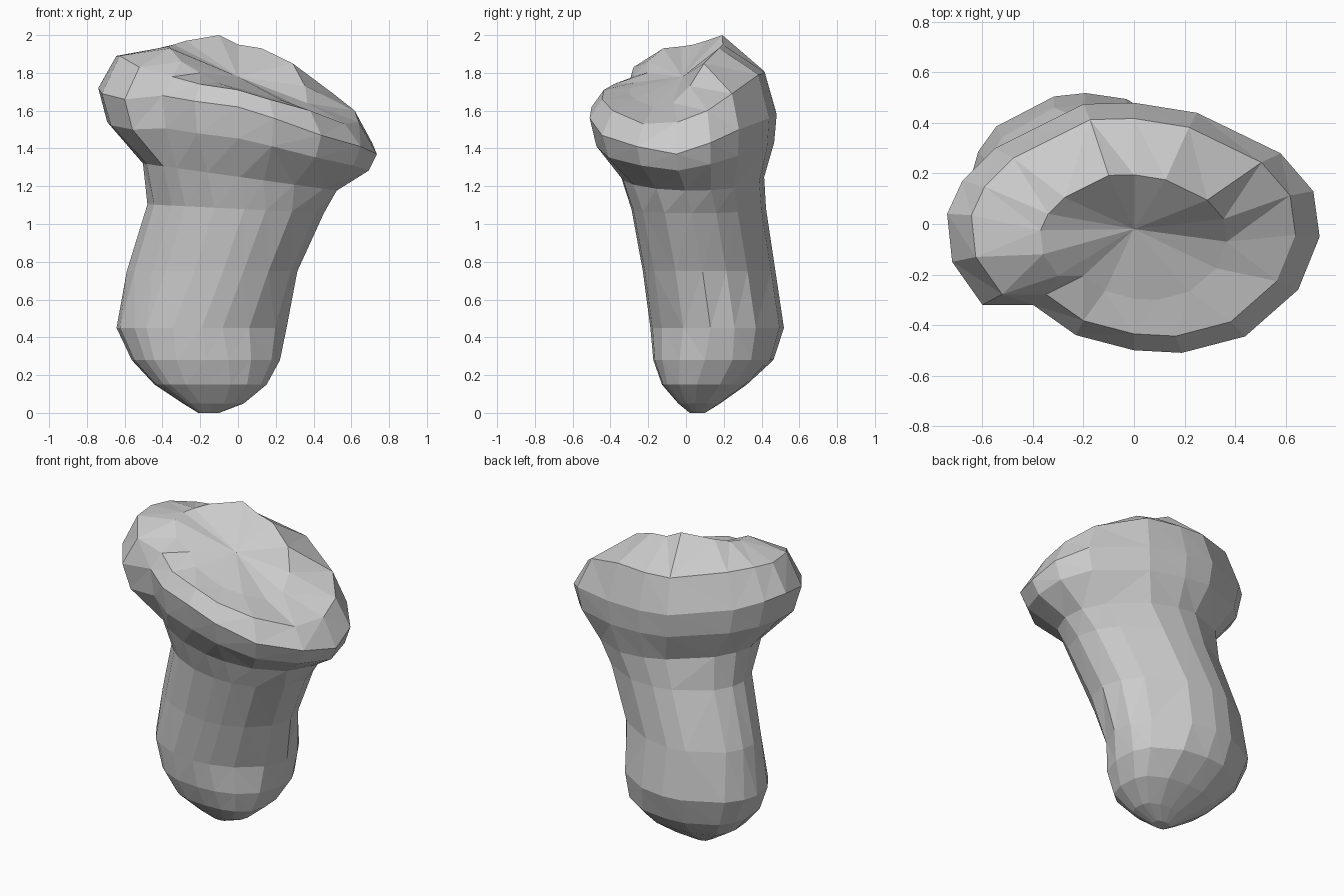
import bpy, bmesh, math

if "Cube" in bpy.data.objects:
    bpy.data.objects.remove(bpy.data.objects["Cube"])

# Cap rim outline: x, y, z of the widest line
RIM = [(.735, -.05, 1.37), (.71, .13, 1.43), (.58, .28, 1.5), (.25, .44, 1.56), (0, .48, 1.58),
       (-.2, .475, 1.6), (-.55, .3, 1.66), (-.68, .17, 1.7), (-.74, .04, 1.72), (-.72, -.15, 1.69),
       (-.6, -.32, 1.66), (-.4, -.32, 1.68), (-.23, -.44, 1.65), (0, -.5, 1.62), (.19, -.51, 1.56),
       (.44, -.445, 1.47), (.65, -.26, 1.41)]
# Heights of the two inner rings on the sloping, dished top
OUTER_Z = [1.54, 1.6, 1.69, 1.79, 1.8, 1.81, 1.87, 1.89, 1.89, 1.89, 1.83,
           1.78, 1.74, 1.71, 1.66, 1.6, 1.53]
INNER_Z = [1.64, 1.73, 1.85, 1.93, 1.95, 2.0, 1.97, 1.95, 1.94, 1.93, 1.86,
           1.8, 1.75, 1.72, 1.69, 1.66, 1.62]
# Stem sections, top down: z, tilt per x, x range, y range, skew, roundness power
STEM = [(1.25, -.14, -.50, .52, -.34, .41, 0, 1), (1.08, -.05, -.475, .45, -.285, .42, .1, 1),
        (.75, 0, -.585, .31, -.225, .47, .13, 1), (.45, 0, -.64, .255, -.185, .515, 0, 1),
        (.28, 0, -.56, .22, -.17, .46, 0, .85), (.15, 0, -.44, .15, -.125, .32, 0, .75),
        (.05, 0, -.29, .03, -.04, .18, 0, .75), (0, 0, -.21, -.1, .02, .1, 0, .75)]
ANGLES = [math.atan2(y / .5, x / .735) for x, y, z in RIM]


def section(z, tilt, x0, x1, y0, y1, skew, power):
    ring = []
    for a in ANGLES:
        c, s = (math.copysign(abs(v) ** power, v) for v in (math.cos(a + skew), math.sin(a)))
        x = (x0 + x1) / 2 + (x1 - x0) / 2 * 1.01 * c
        y = (y0 + y1) / 2 + (y1 - y0) / 2 * 1.01 * s
        ring.append((x, y, z + tilt * x))
    return ring


def inset(scale, heights, shift=0):
    return [(x * scale, y * scale + shift, h) for (x, y, z), h in zip(RIM, heights)]


stem = [section(*s) for s in STEM]
# Underside of the cap: between the rim and the neck
under = [(r[0] + (n[0] - r[0]) * .2, r[1] + (n[1] - r[1]) * .2, r[2] + (n[2] - r[2]) * .45)
         for r, n in zip(RIM, stem[0])]
rings = [inset(.5, INNER_Z, -.045), inset(.87, OUTER_Z), RIM, under] + stem

# Skin all rings into one faceted body
bm = bmesh.new()
loops = [[bm.verts.new(p) for p in ring] for ring in rings]
n = len(RIM)
for a, b in zip(loops, loops[1:]):
    for i in range(n):
        j = (i + 1) % n
        bm.faces.new((a[i], b[i], b[j], a[j]))
centre = bm.verts.new((0, -.02, 1.78))
for i in range(n):
    bm.faces.new((centre, loops[0][i], loops[0][(i + 1) % n]))
bm.faces.new(loops[-1])
bmesh.ops.triangulate(bm, faces=bm.faces[:])
bmesh.ops.recalc_face_normals(bm, faces=bm.faces[:])
mesh = bpy.data.meshes.new("mushroom_rock")
bm.to_mesh(mesh)
bm.free()
bpy.context.collection.objects.link(bpy.data.objects.new("mushroom_rock", mesh))
